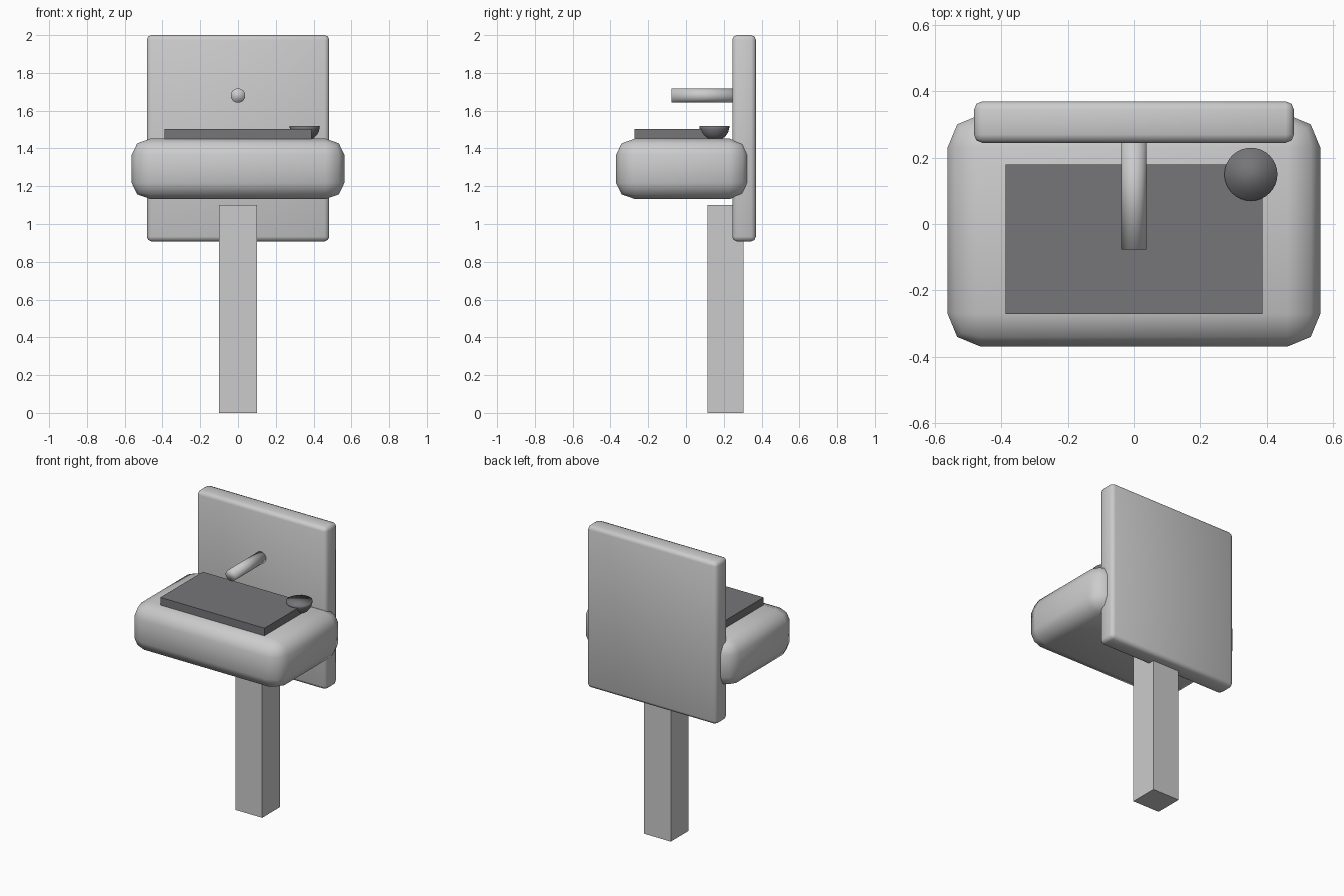
import bpy, bmesh, math
from mathutils import Matrix, Vector

if "Cube" in bpy.data.objects:
    bpy.data.objects.remove(bpy.data.objects["Cube"])


def material(name, rgb):
    m = bpy.data.materials.new(name)
    m.use_nodes = True
    m.diffuse_color = (*rgb, 1)
    m.node_tree.nodes["Principled BSDF"].inputs["Base Color"].default_value = (*rgb, 1)
    return m


LIGHT = material("light grey", (0.6, 0.6, 0.6))
DARK = material("dark grey", (0.18, 0.18, 0.19))


def finish(name, bm, mat, smooth=False):
    mesh = bpy.data.meshes.new(name)
    bmesh.ops.recalc_face_normals(bm, faces=bm.faces)
    for f in bm.faces:
        f.smooth = smooth
    bm.to_mesh(mesh)
    bm.free()
    mesh.materials.append(mat)
    obj = bpy.data.objects.new(name, mesh)
    bpy.context.collection.objects.link(obj)
    return obj


def box(name, low, high, mat, bevel=0, z_squash=1):
    """Box between two corners, with edges optionally rounded in two steps."""
    low, high = Vector(low), Vector(high)
    size = high - low
    size.z /= z_squash
    bm = bmesh.new()
    bmesh.ops.create_cube(bm, size=1, matrix=Matrix.Diagonal((*size, 1)))
    if bevel:
        bmesh.ops.bevel(bm, geom=bm.edges[:], offset=bevel, segments=2,
                        profile=0.5, affect='EDGES')
    bmesh.ops.scale(bm, verts=bm.verts, vec=(1, 1, z_squash))
    bmesh.ops.translate(bm, verts=bm.verts, vec=(low + high) / 2)
    return finish(name, bm, mat, smooth=bevel > 0)


# Pedestal, back panel and basin
box("pedestal", (-0.1, 0.115, 0), (0.1, 0.305, 1.1), LIGHT)
box("back_panel", (-0.483, 0.245, 0.908), (0.483, 0.37, 2), LIGHT, 0.025)
box("basin", (-0.563, -0.37, 1.132), (0.563, 0.33, 1.452), LIGHT, 0.1, 0.85)

# Dark inset plate on top of the basin
box("basin_plate", (-0.388, -0.272, 1.42), (0.388, 0.18, 1.503), DARK)

# Spout
bm = bmesh.new()
bmesh.ops.create_cone(bm, cap_ends=True, segments=32, radius1=0.038, radius2=0.038,
                      depth=0.36, matrix=Matrix.Translation((0, 0.103, 1.68))
                      @ Matrix.Rotation(math.pi / 2, 4, 'X'))
finish("spout", bm, LIGHT, True)

# Soap dish: lower half of a sphere with a closed top
bm = bmesh.new()
bmesh.ops.create_uvsphere(bm, u_segments=32, v_segments=16, radius=0.08)
cut = bmesh.ops.bisect_plane(bm, geom=bm.verts[:] + bm.edges[:] + bm.faces[:], dist=1e-5,
                             plane_co=(0, 0, 0), plane_no=(0, 0, 1), clear_outer=True)
bmesh.ops.holes_fill(bm, edges=[e for e in bm.edges if e.is_boundary])
bmesh.ops.translate(bm, verts=bm.verts, vec=(0.353, 0.15, 1.519))
finish("soap_dish", bm, DARK, True)
